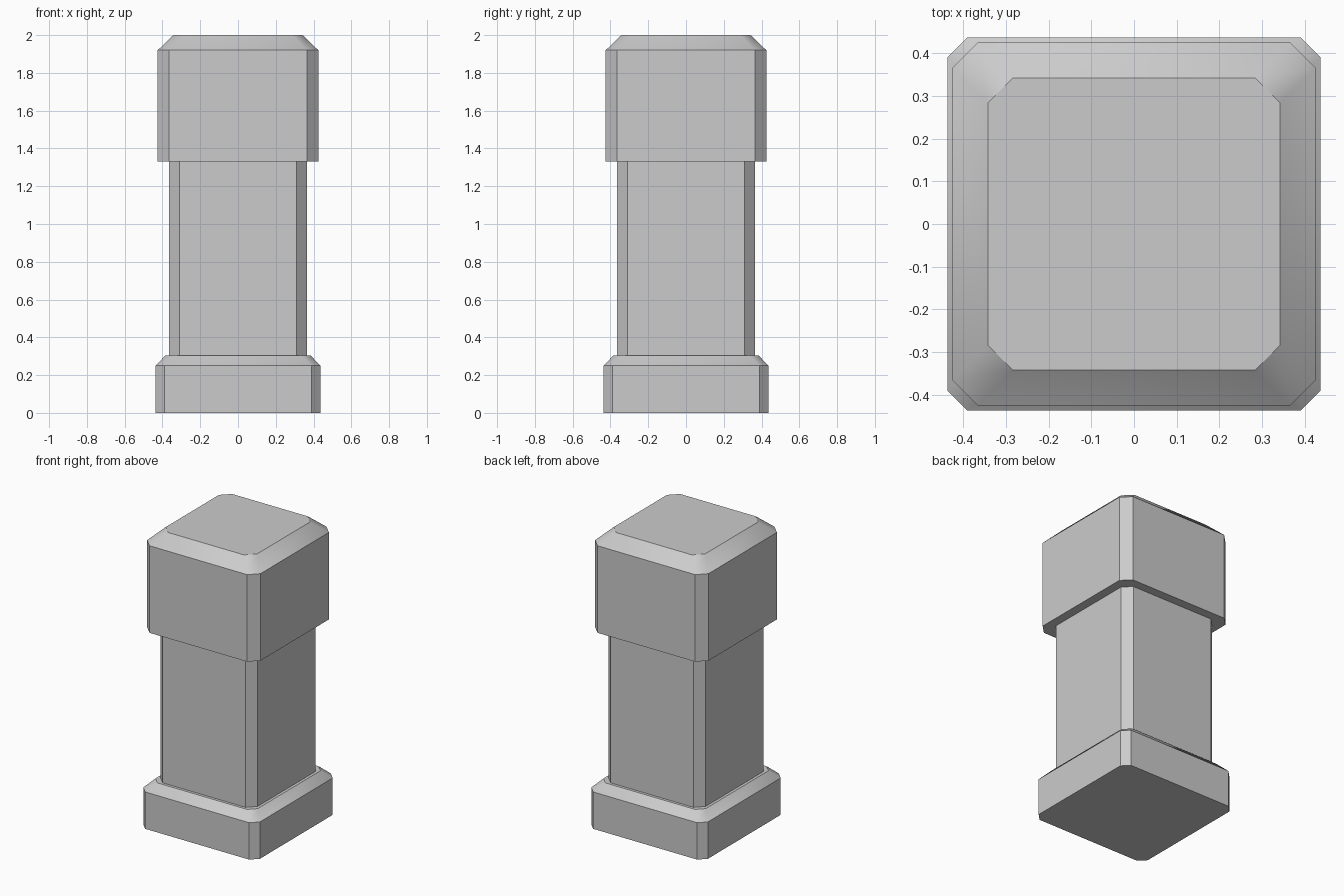
import bpy, bmesh, math

cube = bpy.data.objects.get("Cube")
if cube:
    bpy.data.objects.remove(cube, do_unlink=True)

# Plain stone colour
stone = bpy.data.materials.new("light_grey_stone")
stone.use_nodes = True
GREY = (0.6, 0.6, 0.6, 1)
stone.diffuse_color = GREY
stone.node_tree.nodes["Principled BSDF"].inputs["Base Color"].default_value = GREY


def outline(half, flat):
    """Square with cut corners; flat is half the length of each straight side."""
    return [(half, -flat), (half, flat), (flat, half), (-flat, half),
            (-half, flat), (-half, -flat), (-flat, -half), (flat, -half)]


def block(name, sections):
    """Closed solid through (z, half width, half flat side) sections."""
    bm = bmesh.new()
    rings = [[bm.verts.new((x, y, z)) for x, y in outline(half, flat)]
             for z, half, flat in sections]
    for low, high in zip(rings, rings[1:]):
        for i in range(len(low)):
            j = (i + 1) % len(low)
            bm.faces.new((low[i], low[j], high[j], high[i]))
    bm.faces.new(rings[0][::-1])
    bm.faces.new(rings[-1])
    mesh = bpy.data.meshes.new(name)
    bm.to_mesh(mesh)
    bm.free()
    mesh.materials.append(stone)
    obj = bpy.data.objects.new(name, mesh)
    bpy.context.collection.objects.link(obj)
    # Blend the sloped rim around its corners, keep all other edges crisp
    bpy.ops.object.select_all(action='DESELECT')
    obj.select_set(True)
    bpy.context.view_layer.objects.active = obj
    bpy.ops.object.shade_smooth_by_angle(angle=math.radians(34))
    return obj


# Plinth with sloped rim, plain shaft, and larger cap with sloped top
block("plinth", [(0, 0.437, 0.39), (0.25, 0.437, 0.39), (0.305, 0.383, 0.336)])
block("shaft", [(0.305, 0.364, 0.31), (1.33, 0.364, 0.31)])
block("cap", [(1.33, 0.425, 0.366), (1.92, 0.425, 0.366), (2.0, 0.342, 0.284)])
